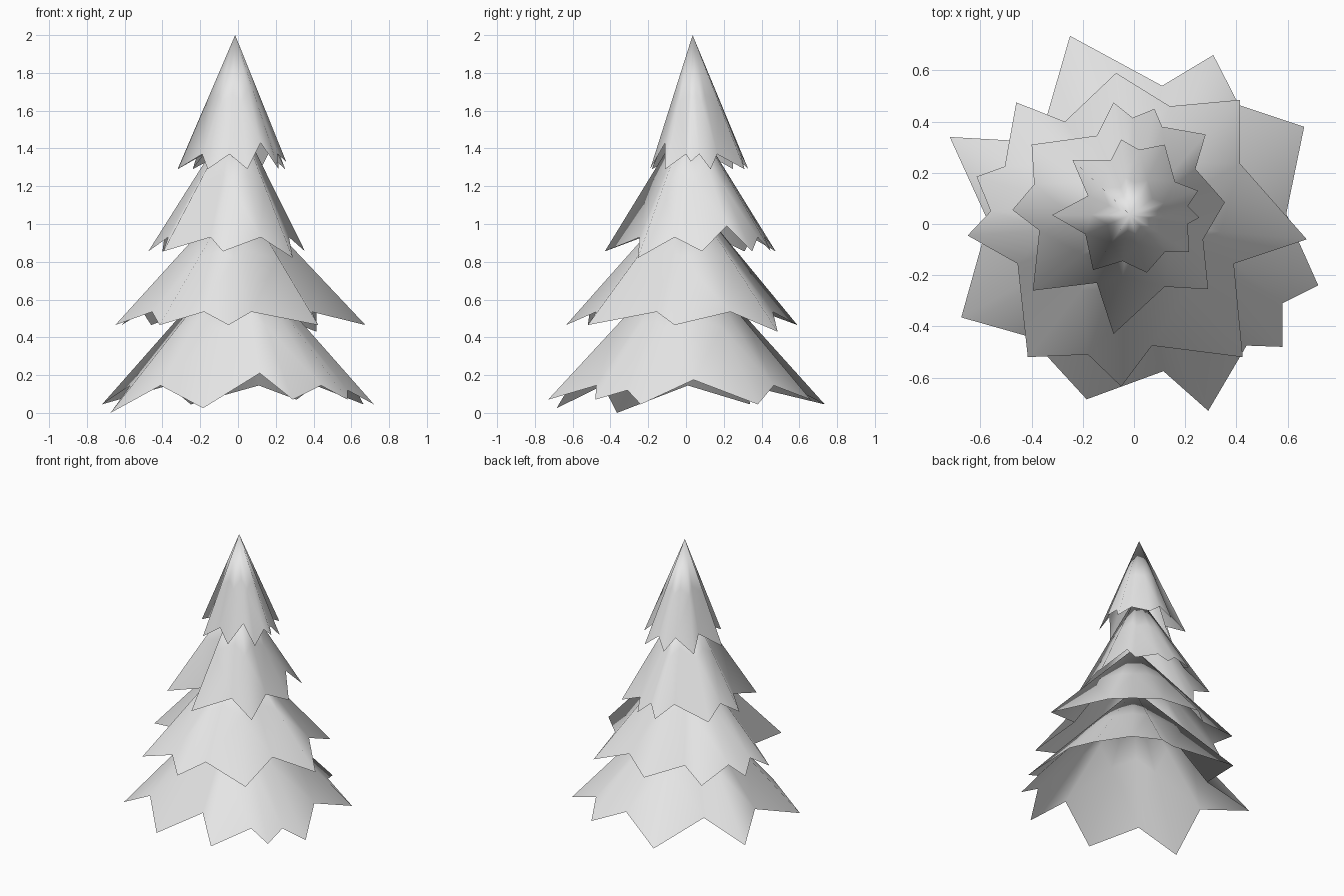
import bpy
import bmesh
from mathutils import Vector

cube = bpy.data.objects.get("Cube")
if cube:
    bpy.data.objects.remove(cube, do_unlink=True)


def make_material(name, colour):
    material = bpy.data.materials.new(name)
    material.use_nodes = True
    material.diffuse_color = colour
    material.node_tree.nodes["Principled BSDF"].inputs["Base Color"].default_value = colour
    return material


def make_tier(name, apex, tip_height, notch_height, outline, material):
    """Open pleated cone: the outline alternates tip, notch, tip, notch.
    An outline point may carry its own height as a third value."""
    apex = Vector(apex)
    bm = bmesh.new()
    top = bm.verts.new(apex)
    inner_ring, rim = [], []
    for index, point in enumerate(outline):
        default_height = notch_height if index % 2 else tip_height
        height = point[2] if len(point) == 3 else default_height
        corner = Vector((point[0], point[1], height))
        inner_ring.append(bm.verts.new(apex.lerp(corner, 0.5)))
        rim.append(bm.verts.new(corner))

    # Fan around the apex, then a skirt down to the jagged rim
    for index in range(len(rim)):
        previous = index - 1
        bm.faces.new((top, inner_ring[previous], inner_ring[index]))
        bm.faces.new((inner_ring[previous], rim[previous], rim[index], inner_ring[index]))
    bmesh.ops.triangulate(bm, faces=[face for face in bm.faces if len(face.verts) > 3])
    bmesh.ops.recalc_face_normals(bm, faces=bm.faces)

    # Make sure the outside of the cone faces up and out
    if sum(face.normal.z for face in bm.faces) < 0:
        bmesh.ops.reverse_faces(bm, faces=bm.faces)
    for face in bm.faces:
        face.smooth = True

    mesh = bpy.data.meshes.new(name)
    bm.to_mesh(mesh)
    bm.free()
    mesh.materials.append(material)
    tier = bpy.data.objects.new(name, mesh)
    bpy.context.scene.collection.objects.link(tier)
    return tier


foliage = make_material("pale_grey_foliage", (0.8, 0.8, 0.8, 1.0))

# Jagged rims, counted clockwise from the tip on the right-hand side
bottom_rim = [
    (-.72, .34), (-.37, .32), (-.25, .735), (.11, .54), (.31, .66, .07), (.41, .465),
    (.665, .38), (.595, .04, .175), (.72, -.24), (.58, -.31, .12), (.58, -.48, .07),
    (.44, -.475), (.29, -.73, .07), (.115, -.575, .21), (-.185, -.685, .025),
    (-.41, -.44), (-.675, -.365, 0), (-.57, .01),
]
lower_rim = [
    (-.65, -.045), (-.56, .05), (-.615, .185), (-.505, .225), (-.46, .475), (-.27, .4),
    (-.07, .59), (.14, .46), (.415, .485, .43), (.415, .235), (.675, -.06), (.39, -.155),
    (.425, -.52), (.07, -.475), (-.05, -.635), (-.18, -.51), (-.415, -.52), (-.455, -.155),
]
upper_rim = [
    (-.475, .055), (-.39, .155), (-.4, .31), (-.145, .345), (-.08, .475), (-.005, .415),
    (.08, .45), (.11, .38), (.28, .35), (.24, .215, .99), (.355, .085), (.27, -.06),
    (.29, -.255, .82), (.12, -.245), (-.08, -.43), (-.145, -.23), (-.395, -.26), (-.37, -.025),
]
top_rim = [
    (-.32, .035), (-.18, .11), (-.24, .25), (-.09, .25), (-.05, .33), (.02, .29),
    (.12, .31), (.16, .165), (.25, .13), (.21, .07), (.255, .025, .133 * 10), (.21, 0),
    (.215, -.11), (.12, -.11, 1.43), (.05, -.19), (-.045, -.145), (-.16, -.18), (-.19, -.04),
]

# Four stacked tiers of branches
make_tier("bottom_branches", (0, 0, .86), .045, .145, bottom_rim, foliage)
make_tier("lower_branches", (0, 0, 1.18), .465, .535, lower_rim, foliage)
make_tier("upper_branches", (-.01, .02, 1.59), .855, .93, upper_rim, foliage)
make_tier("top_branches", (-.015, .035, 2), 1.29, 1.37, top_rim, foliage)
